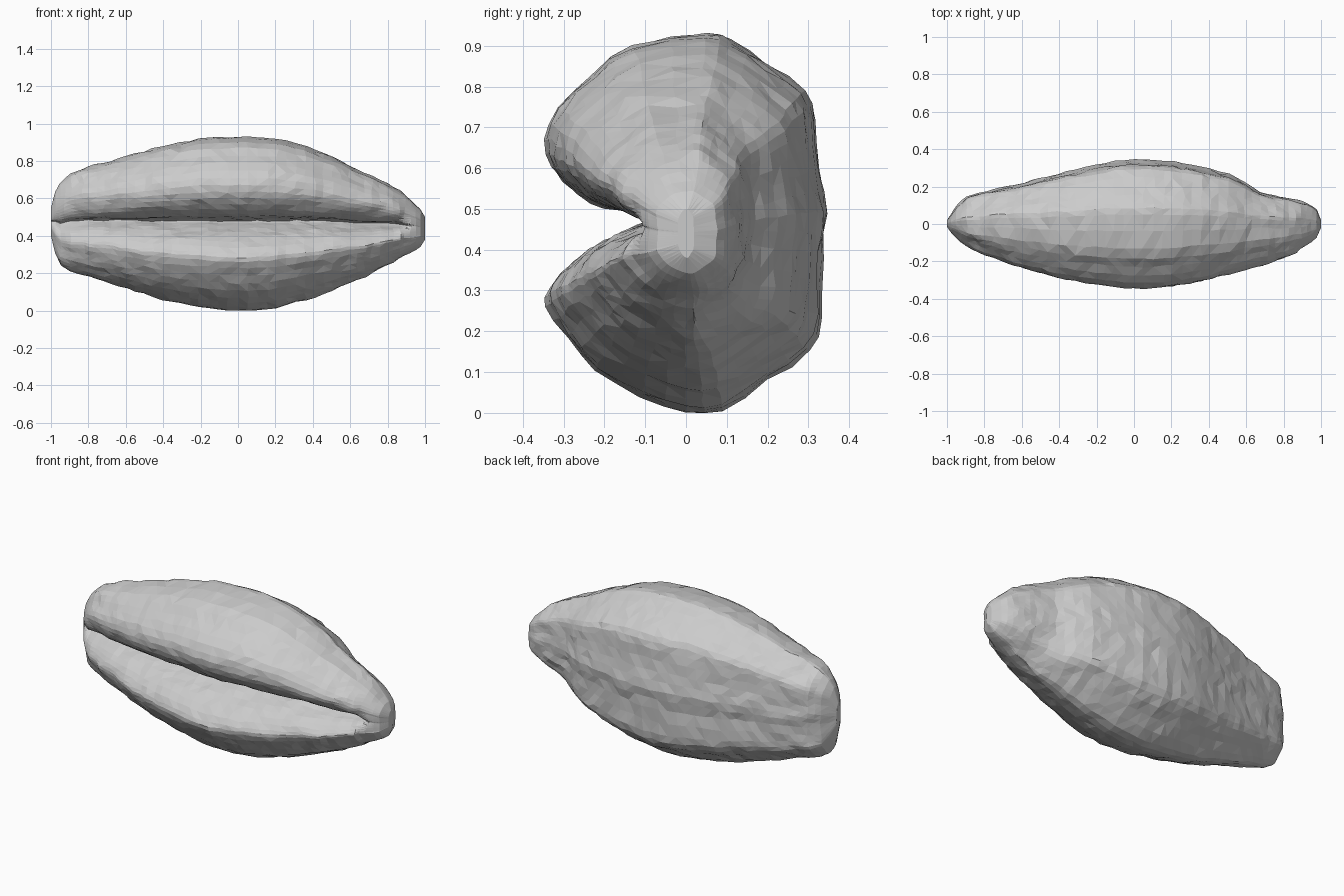
import bpy, bmesh, math
from mathutils import Vector, noise

if "Cube" in bpy.data.objects:
    bpy.data.objects.remove(bpy.data.objects["Cube"])

# Stations along the seed: x, bottom z, top z, front y, back y
STATIONS = [
    (-1.00, .40, .55, -.015, .02), (-.98, .32, .63, -.045, .05),
    (-.95, .24, .68, -.075, .10), (-.90, .21, .73, -.115, .145),
    (-.80, .18, .77, -.165, .175), (-.60, .12, .825, -.235, .22),
    (-.40, .055, .88, -.29, .27), (-.20, .02, .92, -.325, .32),
    (-.08, .004, .928, -.34, .34), (.05, .0, .93, -.345, .347),
    (.20, .015, .92, -.335, .335), (.35, .055, .885, -.31, .31),
    (.50, .11, .825, -.27, .27), (.57, .138, .79, -.25, .24),
    (.67, .18, .74, -.225, .172), (.78, .23, .69, -.19, .147),
    (.87, .28, .64, -.15, .13), (.94, .315, .58, -.105, .105),
    (.98, .345, .54, -.07, .075), (1.0, .38, .50, -.02, .02)]

# Widest cross-section (y, z): overhanging upper lobe above a front crease
SECTION = [
    (.05, .93), (.11, .915), (.2, .855), (.29, .79), (.315, .72), (.325, .6),
    (.345, .49), (.33, .38), (.33, .23), (.3, .15), (.2, .08), (.09, .005),
    (.0, .005), (-.11, .04), (-.22, .105), (-.29, .185), (-.34, .26),
    (-.335, .305), (-.28, .37), (-.2, .42), (-.12, .455), (-.07, .478),
    (-.12, .492), (-.2, .502), (-.27, .54), (-.325, .60), (-.345, .67),
    (-.315, .75), (-.23, .83), (-.13, .9)]


def spline(p, q, r, s, t):
    return tuple(.5 * (2 * b + (c - a) * t + (2 * a - 5 * b + 4 * c - d) * t * t
                       + (3 * b - a - 3 * c + d) * t ** 3) for a, b, c, d in zip(p, q, r, s))


def station(x):
    for a, b in zip(STATIONS, STATIONS[1:]):
        if x <= b[0]:
            t = (x - a[0]) / (b[0] - a[0])
            return [u + (v - u) * t for u, v in zip(a, b)]
    return STATIONS[-1]


n = len(SECTION)
outline = [spline(*(SECTION[(i + k) % n] for k in (-1, 0, 1, 2)), t)
           for i in range(n) for t in (0, .5)]

# Seed body lofted along x, with the crease closed by a rim at the +x tip
RINGS = 48
bm = bmesh.new()
rings = []
for i in range(RINGS + 1):
    u = -1 + 2 * i / RINGS
    x = .55 * u + .45 * math.sin(u * math.pi / 2)
    _, bottom, top, front, back = station(x)
    edge = min(1, (1 - abs(x)) * 8)
    rim = max(0, min(1, (x - .84) / .09))
    ring = []
    for y, z in outline:
        if .27 < z < .66 and y < 0:
            y += rim * .95 * (-.335 - y)
        p = Vector((x, y * (back if y > 0 else -front) / .345,
                    bottom + (top - bottom) * z / .93))
        # Hollow under the neck behind the tip
        if y > .05 and z < .3:
            p.y -= .02 * max(0, 1 - abs(x - .78) / .12)
        wobble = noise.noise_vector(p * 14) * .009 * edge
        p += Vector((wobble.x * 2, wobble.y, wobble.z))
        p.z = max(p.z, 0)
        ring.append(bm.verts.new(p))
    rings.append(ring)
m = len(outline)
for a, b in zip(rings, rings[1:]):
    for j in range(m):
        bm.faces.new((a[j], a[(j + 1) % m], b[(j + 1) % m], b[j]))
bm.faces.new(rings[0])
bm.faces.new(rings[-1])
bmesh.ops.triangulate(bm, faces=bm.faces[:])
bmesh.ops.recalc_face_normals(bm, faces=bm.faces[:])
mesh = bpy.data.meshes.new("seed_body")
bm.to_mesh(mesh)
bm.free()
bpy.context.collection.objects.link(bpy.data.objects.new("seed_body", mesh))
